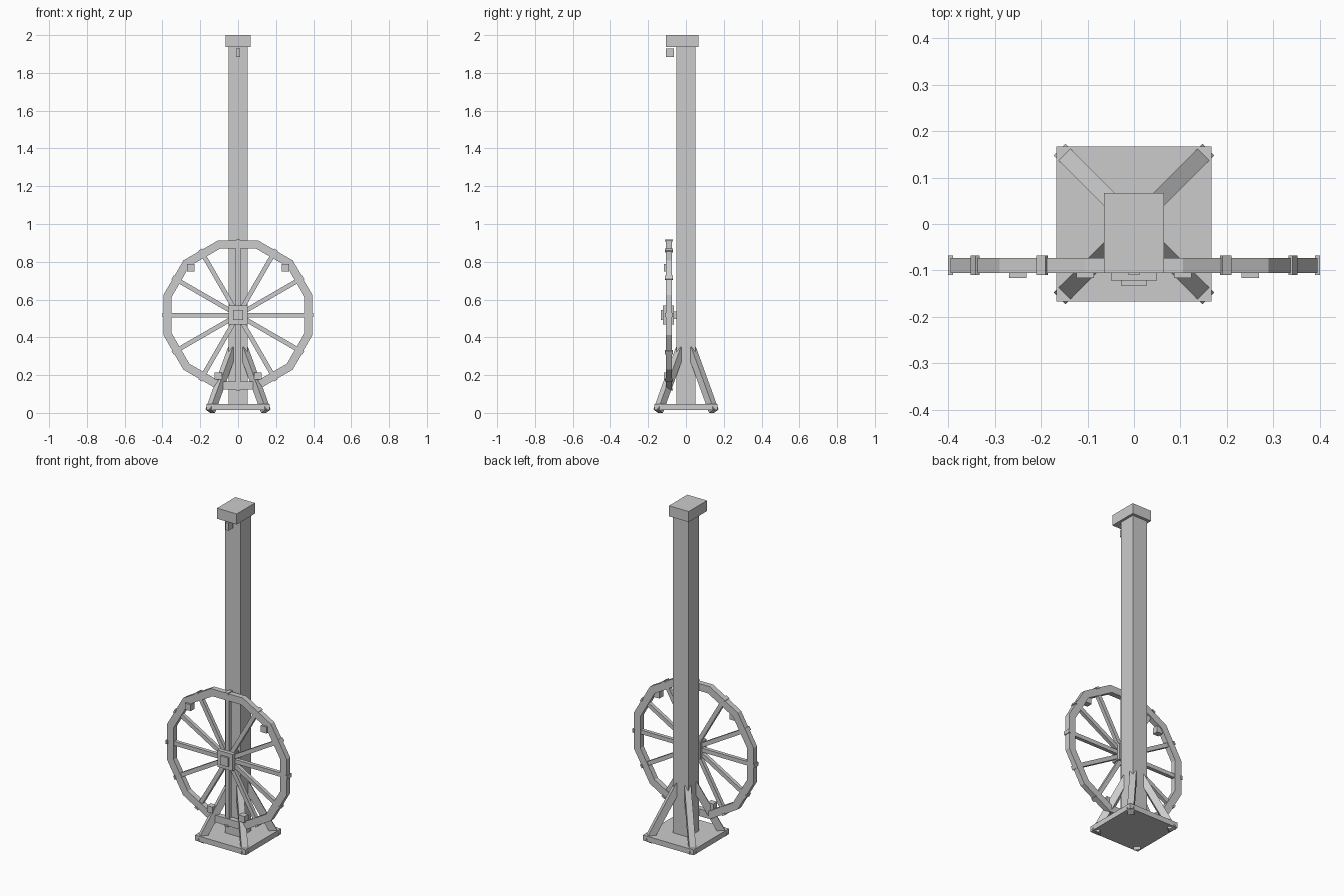
import bpy, bmesh, math
from mathutils import Matrix, Vector

if "Cube" in bpy.data.objects:
    bpy.data.objects.remove(bpy.data.objects["Cube"])

grey = bpy.data.materials.new("plain grey")
grey.diffuse_color = (0.6, 0.6, 0.6, 1)
grey.use_nodes = True
grey.node_tree.nodes["Principled BSDF"].inputs["Base Color"].default_value = grey.diffuse_color

WHEEL = Vector((0, -0.089, 0.518))   # wheel centre
COUNT = 12                           # rim sides and spokes


def finish(name, bm):
    bmesh.ops.recalc_face_normals(bm, faces=bm.faces)
    mesh = bpy.data.meshes.new(name)
    bm.to_mesh(mesh)
    bm.free()
    mesh.materials.append(grey)
    obj = bpy.data.objects.new(name, mesh)
    bpy.context.collection.objects.link(obj)
    return obj


def box(name, x, y, z, matrix=Matrix()):
    """Box from (min, max) ranges, placed by a matrix."""
    bm = bmesh.new()
    bmesh.ops.create_cube(bm, size=1)
    for v in bm.verts:
        v.co = Vector([r[0] + (c + 0.5) * (r[1] - r[0])
                       for c, r in zip(v.co, (x, y, z))])
    bm.transform(matrix)
    return finish(name, bm)


# Base, post and cap
box("base_plate", (-0.167, 0.167), (-0.167, 0.167), (0.015, 0.047))
box("post", (-0.05, 0.05), (-0.05, 0.05), (0.03, 1.95))
box("cap", (-0.065, 0.065), (-0.105, 0.067), (1.937, 2.0))
box("hanging_block", (-0.01, 0.01), (-0.105, -0.063), (1.885, 1.93))

# Four leaning braces: outer face runs from the base corner up to the post
low, high = Vector((0.226, 0, 0.018)), Vector((0.056, 0, 0.35))
length = (high - low).length
tilt = math.atan2(low.x - high.x, high.z - low.z)
for i in range(4):
    turn = Matrix.Rotation(math.radians(45 + 90 * i), 4, 'Z')
    box(f"brace_{i + 1}", (-0.04, 0), (-0.018, 0.018), (0, length),
        turn @ Matrix.Translation(low) @ Matrix.Rotation(-tilt, 4, 'Y'))

# Twelve-sided rim with flats on the axes
bm = bmesh.new()
rings = []
for k in range(COUNT):
    a = (k + 0.5) * math.tau / COUNT
    ring = []
    for apothem, y in ((0.395, -0.016), (0.395, 0.016),
                       (0.352, 0.016), (0.352, -0.016)):
        r = apothem / math.cos(math.pi / COUNT)
        ring.append(bm.verts.new(
            WHEEL + Vector((r * math.cos(a), y, r * math.sin(a)))))
    rings.append(ring)
for k in range(COUNT):
    p, q = rings[k], rings[(k + 1) % COUNT]
    for j in range(4):
        n = (j + 1) % 4
        bm.faces.new((p[j], p[n], q[n], q[j]))
finish("wheel_rim", bm)

# Spokes and the small plates on the outside of the rim
for k in range(COUNT):
    place = Matrix.Translation(WHEEL) @ Matrix.Rotation(k * math.tau / COUNT, 4, 'Y')
    box(f"spoke_{k + 1}", (0.03, 0.36), (-0.011, 0.011), (-0.012, 0.012), place)
    box(f"rim_plate_{k + 1}", (0.39, 0.4), (-0.021, 0.021), (-0.0115, 0.0115), place)

# Hub, boss and axle
cz = WHEEL.z
box("hub", (-0.05, 0.05), (-0.122, -0.063), (cz - 0.05, cz + 0.05))
box("hub_boss", (-0.027, 0.027), (-0.133, -0.12), (cz - 0.027, cz + 0.027))
box("axle", (-0.02, 0.02), (-0.07, -0.04), (cz - 0.02, cz + 0.02))

# Four small blocks on the front of the rim
for side in (-1, 1):
    for level, x, z in (("upper", 0.25, 0.768), ("lower", 0.105, 0.196)):
        c = side * x
        box(f"{level}_block_{'left' if side < 0 else 'right'}",
            (c - 0.019, c + 0.019), (-0.116, -0.08), (z - 0.019, z + 0.019))
